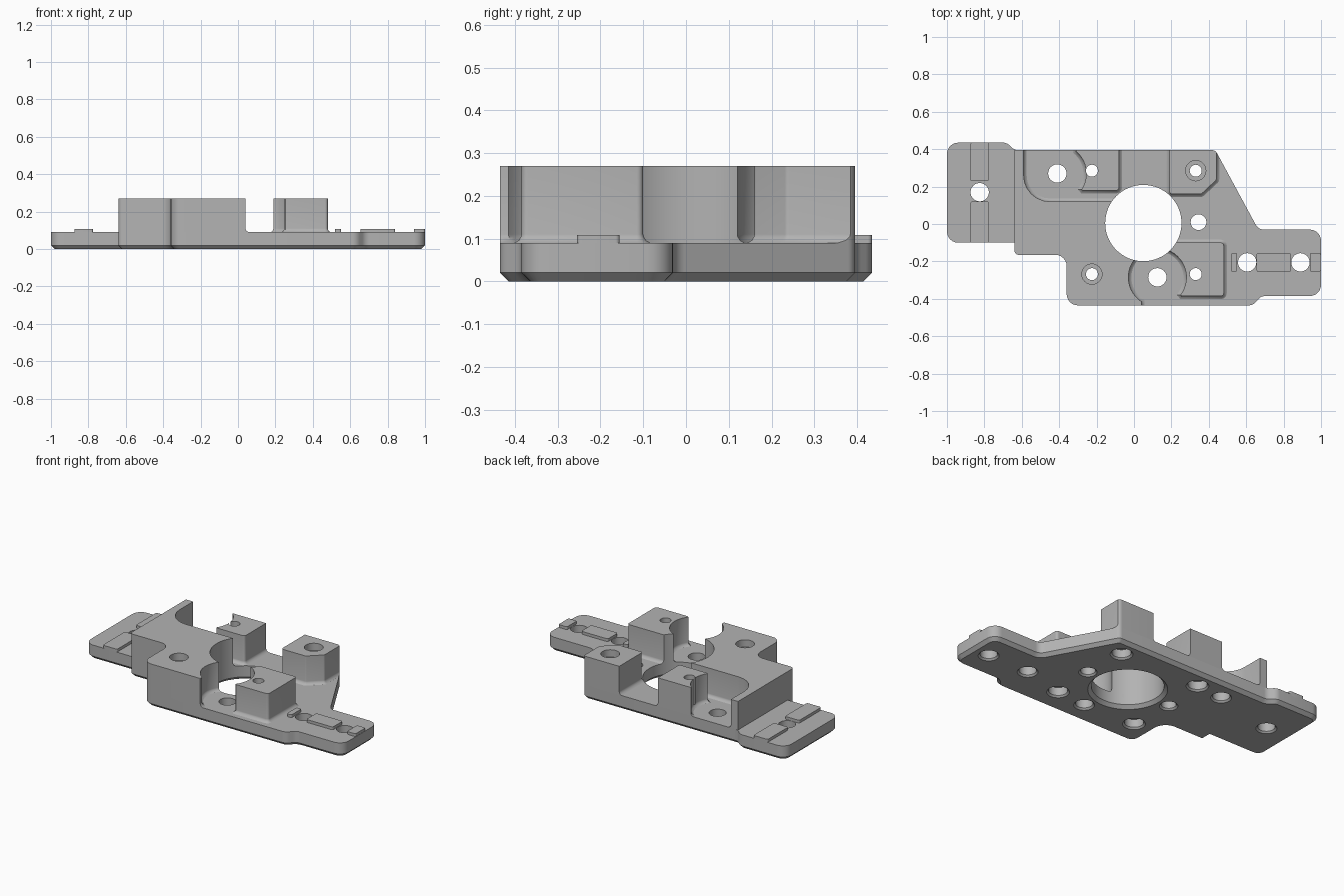
import bpy, bmesh, math
from mathutils import Vector

if "Cube" in bpy.data.objects:
    bpy.data.objects.remove(bpy.data.objects["Cube"], do_unlink=True)

grey = bpy.data.materials.new("plain_grey")
grey.use_nodes = True
colour = (0.45, 0.45, 0.45, 1)
grey.diffuse_color = colour
grey.node_tree.nodes["Principled BSDF"].inputs["Base Color"].default_value = colour

PLATE, TOP = 0.09, 0.27


def arc(cx, cy, r, start, end, n=16):
    """Points along an arc, angles in degrees."""
    steps = [math.radians(start + (end - start) * i / n) for i in range(n + 1)]
    return [(cx + r * math.cos(a), cy + r * math.sin(a)) for a in steps]


def rounded(corners, n=6):
    """Polygon whose (x, y, radius) corners are rounded; plain (x, y) stay sharp."""
    pts = []
    for i, c in enumerate(corners):
        p = Vector(c[:2])
        if len(c) < 3:
            pts.append(p)
            continue
        a = (Vector(corners[i - 1][:2]) - p).normalized()
        b = (Vector(corners[(i + 1) % len(corners)][:2]) - p).normalized()
        half = a.angle(b) / 2
        centre = p + (a + b).normalized() * c[2] / math.sin(half)
        s = p + a * c[2] / math.tan(half) - centre
        e = p + b * c[2] / math.tan(half) - centre
        turn = math.atan2(s.cross(e), s.dot(e))
        for k in range(n + 1):
            t = turn * k / n
            pts.append(centre + Vector((s.x * math.cos(t) - s.y * math.sin(t),
                                        s.x * math.sin(t) + s.y * math.cos(t))))
    return pts


def offset(pts, d):
    """Mitred offset of a counter-clockwise polygon, outward for positive d."""
    out = []
    for i, p in enumerate(pts):
        e1 = (p - pts[i - 1]).normalized()
        e2 = (pts[(i + 1) % len(pts)] - p).normalized()
        n1, n2 = Vector((e1.y, -e1.x)), Vector((e2.y, -e2.x))
        out.append(p + (n1 + n2) * d / (1 + n1.dot(n2)))
    return out


def add_stack(bm, pts, levels):
    """Closed solid through (offset, z) levels of one polygon."""
    pts = [Vector(p) for p in pts]
    loops = [[bm.verts.new((p.x, p.y, z)) for p in offset(pts, d)] for d, z in levels]
    bm.faces.new(loops[0][::-1])
    bm.faces.new(loops[-1])
    n = len(pts)
    for low, high in zip(loops, loops[1:]):
        for i in range(n):
            j = (i + 1) % n
            bm.faces.new((low[i], low[j], high[j], high[i]))


def make_object(name, bm):
    bmesh.ops.recalc_face_normals(bm, faces=bm.faces)
    mesh = bpy.data.meshes.new(name)
    bm.to_mesh(mesh)
    bm.free()
    mesh.materials.append(grey)
    obj = bpy.data.objects.new(name, mesh)
    bpy.context.collection.objects.link(obj)
    return obj


def solid(name, pts, levels):
    bm = bmesh.new()
    add_stack(bm, pts, levels)
    return make_object(name, bm)


def activate(obj):
    bpy.ops.object.select_all(action='DESELECT')
    obj.select_set(True)
    bpy.context.view_layer.objects.active = obj


def boolean(obj, other, operation):
    mod = obj.modifiers.new("cut", 'BOOLEAN')
    mod.operation, mod.object, mod.solver = operation, other, 'EXACT'
    activate(obj)
    bpy.ops.object.modifier_apply(modifier=mod.name)


# Plate outline: the body edge and the left tab
body = [(-0.64, -0.165, 0.025), (-0.36, -0.165, 0.06), (-0.36, -0.435, 0.06),
        (0.635, -0.435, 0.05), (0.68, -0.385, 0.05), (1, -0.385, 0.06),
        (1, -0.03, 0.06), (0.665, -0.03, 0.05), (0.435, 0.395, 0.03)]
tab = [(-0.64, 0.395, 0.05), (-0.68, 0.435, 0.05), (-1, 0.435, 0.06),
       (-1, -0.1, 0.06), (-0.64, -0.1)]
plate = solid("base_plate", rounded(body + tab), [(-0.02, 0), (0, 0.02), (0, PLATE)])

# Helper that trims the blocks flush with the plate edge
trim = solid("edge_trim", rounded(body + [(-0.64, 0.395)]), [(0, PLATE), (0, TOP)])
trim.hide_render = True

# Raised blocks, with pockets curved around two of the holes
front_pocket = (0.125, -0.285, 0.155)
back_pocket = (-0.41, 0.27, 0.155)
blocks = {
    "main_block": [(-0.8, -0.6), (0.04, -0.6), *arc(*front_pocket, 237, 135),
                   (0.05, 0), (0.05, 0.12), (-0.59, 0.12, 0.14),
                   (-0.59, 0.6), (-0.8, 0.6)],
    "back_middle_block": [(-0.08, 0.18, 0.015), (-0.08, 0.6), (-0.31, 0.6),
                          *arc(*back_pocket, 50, -33), (-0.275, 0.18)],
    "back_left_block": [(0.19, 0.16, 0.015), (0.36, 0.16, 0.015), (0.44, 0.235, 0.015),
                        (0.44, 0.6), (0.19, 0.6)],
    "front_left_block": [(0.48, -0.385, 0.015), (0.48, -0.1, 0.015), (0.1, -0.1),
                         *arc(*front_pocket, 75, -37), (0.255, -0.385)],
}
# Small fillet flare where each block meets the plate
flare = [(0.016, PLATE - 0.02), (0.016, PLATE), (0.006, PLATE + 0.006),
         (0.001, PLATE + 0.015), (0, PLATE + 0.02), (0, TOP + 0.1)]
parts = [plate]
for name, corners in blocks.items():
    block = solid(name, rounded(corners), flare)
    boolean(block, trim, 'INTERSECT')
    parts.append(block)

# Cutter for the bore and every hole
cut = bmesh.new()


def hole(x, y, r, levels, n=32):
    add_stack(cut, arc(x, y, r, 0, 360 - 360 / n, n - 1), levels)


hole(0.05, 0.005, 0.204, [(0.03, -0.01), (0, 0.02), (0, 0.4)], 64)
through = [(0.02, -0.01), (0, 0.01), (0, 0.4)]
for x, y in [(-0.825, 0.17), (-0.41, 0.27), (0.125, -0.285), (0.605, -0.205), (0.89, -0.205)]:
    hole(x, y, 0.049, through)
hole(0.345, 0.01, 0.042, through)
hole(-0.245, 0.01, 0.042, through[:2] + [(0, 0.075)])
# Screw holes, recessed below, and two of them recessed on top
for x in (-0.225, 0.33):
    for y in (-0.268, 0.285):
        levels = [(0.042, -0.01), (0.022, 0.01), (0.022, 0.06), (0, 0.06)]
        if x * y > 0:
            levels += [(0, 0.225), (0.022, 0.225), (0.022, 0.4)]
        else:
            levels += [(0, 0.4)]
        hole(x, y, 0.032, levels)
cutter = make_object("hole_cutter", cut)
cutter.hide_render = True
for part in parts:
    boolean(part, cutter, 'DIFFERENCE')
for helper in (trim, cutter):
    bpy.data.objects.remove(helper, do_unlink=True)

# Thin locating strips on both tabs
strips = [("right_strip_back", -0.875, -0.775, 0.23, 0.435),
          ("right_strip_front", -0.875, -0.775, -0.1, 0.12),
          ("left_strip_inner", 0.518, 0.552, -0.255, -0.155),
          ("left_strip_middle", 0.655, 0.84, -0.255, -0.155),
          ("left_strip_outer", 0.94, 0.999, -0.255, -0.155)]
for name, x0, x1, y0, y1 in strips:
    corners = [(x0, y0, 0.01), (x1, y0, 0.01), (x1, y1, 0.01), (x0, y1, 0.01)]
    parts.append(solid(name, rounded(corners), [(0, PLATE - 0.01), (0, PLATE + 0.018)]))

for part in parts:
    activate(part)
    bpy.ops.object.shade_smooth_by_angle(angle=math.radians(30))
